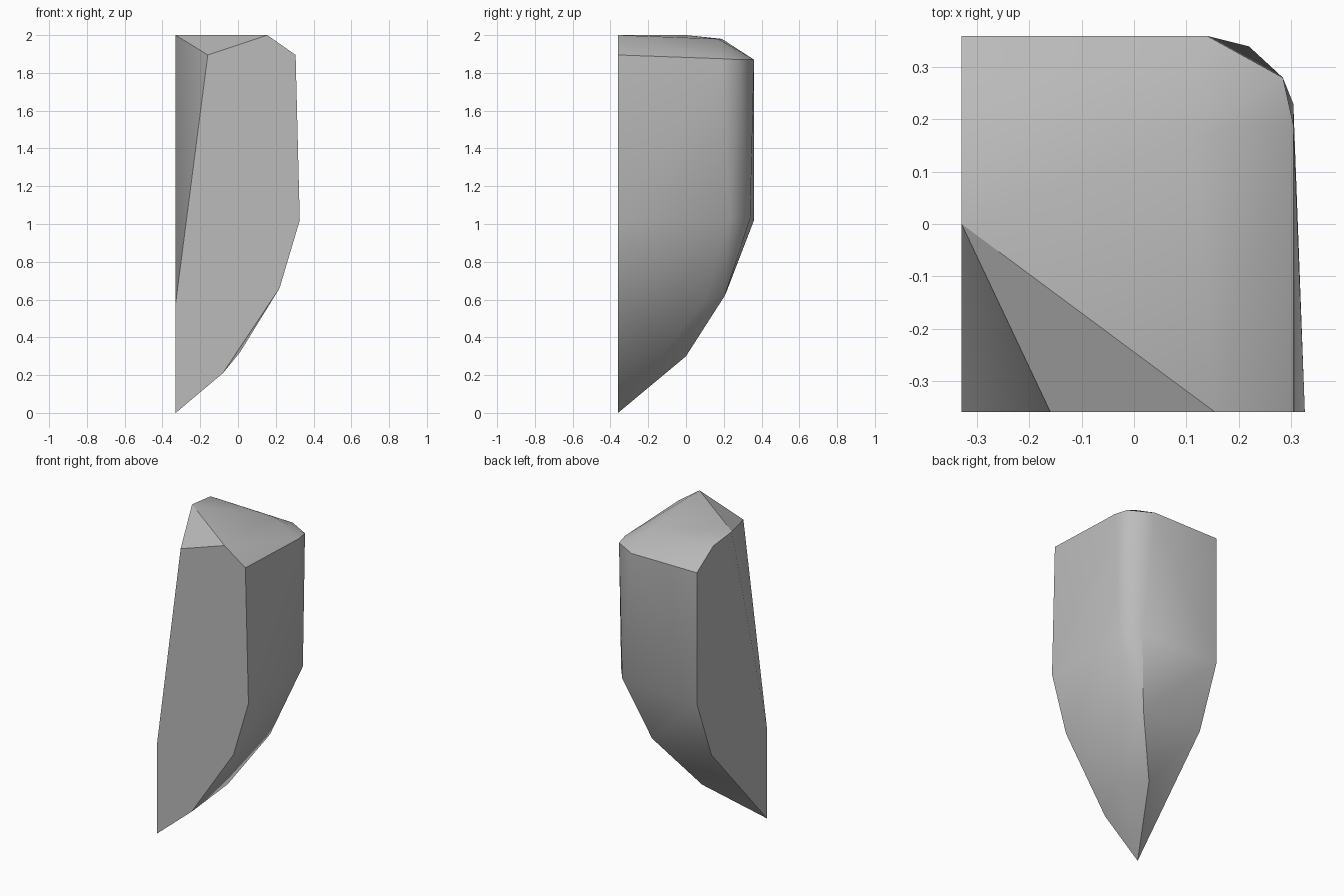
import bpy
import bmesh
from math import radians

cube = bpy.data.objects.get("Cube")
if cube:
    bpy.data.objects.remove(cube, do_unlink=True)

# Stone colour
stone = bpy.data.materials.new("stone_grey")
stone.use_nodes = True
grey = (0.5, 0.5, 0.5, 1)
stone.diffuse_color = grey
stone.node_tree.nodes["Principled BSDF"].inputs["Base Color"].default_value = grey

# The two flat cut walls
LEFT_WALL, FRONT_WALL = -.33, -.36

# Outline of the side wall as (y, z)
side_outline = [(FRONT_WALL, 0), (.21, .63), (.36, 1.02), (.36, 1.87),
                (.19, 1.98), (0, 2), (FRONT_WALL, .58)]

# Outline of the front wall as (x, z), ending at the chipped corner
front_outline = [(-.08, .21), (.22, .66), (.327, 1.02), (.305, 1.895),
                 (.155, 2), (-.16, 1.895)]

# Two ridges running up the rounded outer corner, and the crown
back_ridge = [(-.115, 0, .3), (.1, .205, .62), (.22, .34, 1.03), (.14, .36, 1.87)]
side_ridge = [(.01, -.12, .32), (.16, .1, .6), (.305, .23, 1.03), (.305, .19, 1.875)]
crown = [(.285, .28, 1.87), (.115, .17, 1.98)]

points = [(LEFT_WALL, y, z) for y, z in side_outline]
points += [(x, FRONT_WALL, z) for x, z in front_outline]
points += back_ridge + side_ridge + crown

# Wrap the outlines and ridges into one faceted solid
bm = bmesh.new()
for p in points:
    bm.verts.new(p)
bmesh.ops.convex_hull(bm, input=bm.verts[:])
bmesh.ops.delete(bm, geom=[v for v in bm.verts if not v.link_faces], context='VERTS')
bmesh.ops.dissolve_limit(bm, angle_limit=radians(1), verts=bm.verts[:], edges=bm.edges[:])
bmesh.ops.recalc_face_normals(bm, faces=bm.faces[:])

mesh = bpy.data.meshes.new("rock_shard")
bm.to_mesh(mesh)
bm.free()
mesh.materials.append(stone)

rock = bpy.data.objects.new("rock_shard", mesh)
bpy.context.collection.objects.link(rock)
bpy.ops.object.select_all(action='DESELECT')
rock.select_set(True)
bpy.context.view_layer.objects.active = rock
bpy.ops.object.shade_smooth_by_angle(angle=radians(30))
